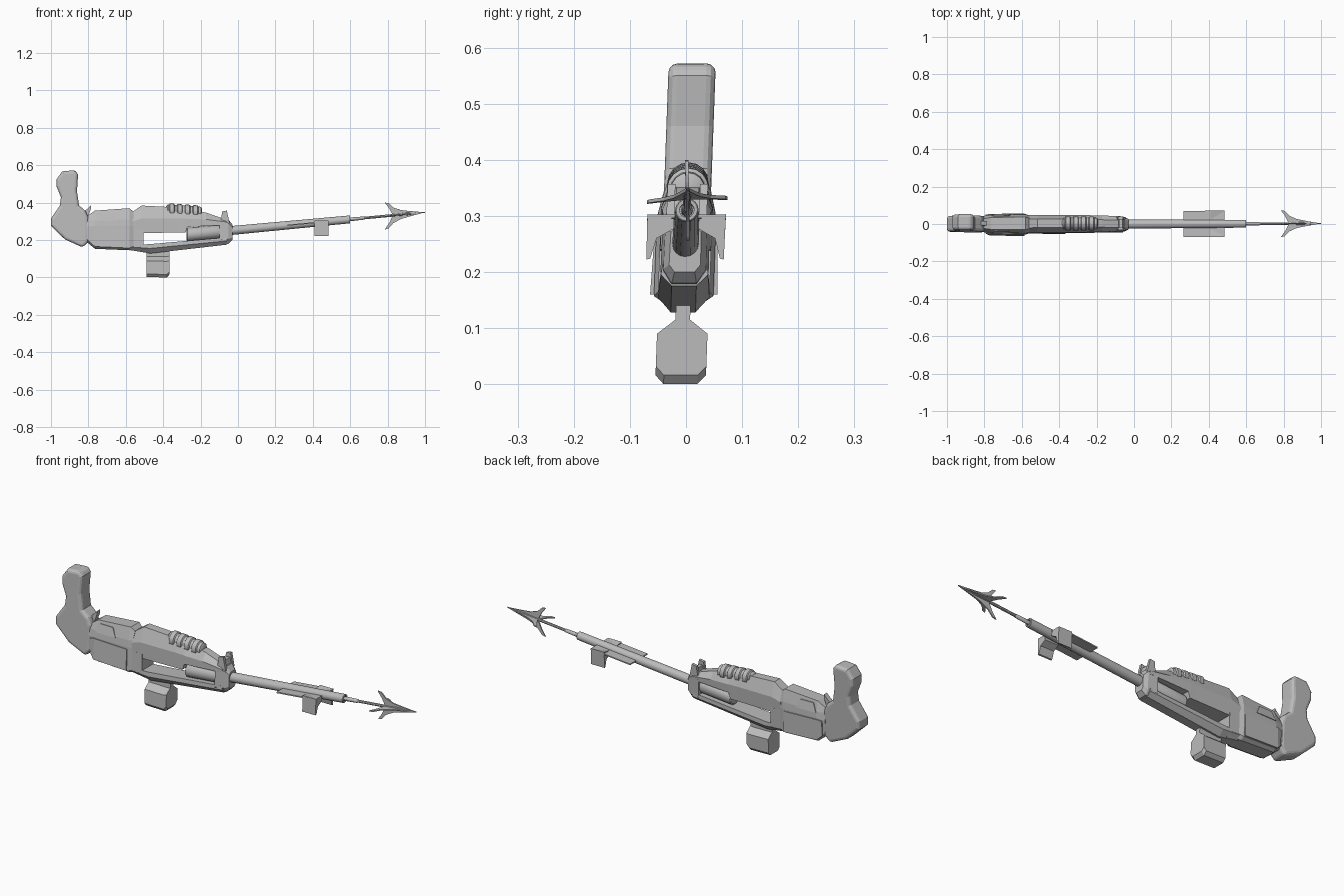
import bpy, bmesh, math
from mathutils import Vector

cube = bpy.data.objects.get("Cube")
if cube:
    bpy.data.objects.remove(cube)

metal = bpy.data.materials.new("plain grey")
metal.use_nodes = True
GREY = (0.5, 0.5, 0.5, 1)
metal.diffuse_color = GREY
metal.node_tree.nodes["Principled BSDF"].inputs["Base Color"].default_value = GREY

ROLL = 0.037


def axis_z(x):
    """Height of the sloping barrel axis."""
    return 0.254 + 0.094 * x


def build(name, verts, faces, smooth=False, bevel=0):
    bm = bmesh.new()
    # the whole model leans slightly to one side
    vs = [bm.verts.new((x, y + ROLL * (z - 0.27), z)) for x, y, z in verts]
    for f in faces:
        bm.faces.new([vs[i] for i in f])
    bmesh.ops.recalc_face_normals(bm, faces=bm.faces)
    mesh = bpy.data.meshes.new(name)
    bm.to_mesh(mesh)
    bm.free()
    mesh.materials.append(metal)
    ob = bpy.data.objects.new(name, mesh)
    bpy.context.collection.objects.link(ob)
    if bevel:
        mod = ob.modifiers.new("rounded edges", 'BEVEL')
        mod.width, mod.segments, mod.limit_method = bevel, 3, 'ANGLE'
        mod.angle_limit = math.radians(50)
    if smooth:
        bpy.ops.object.select_all(action='DESELECT')
        ob.select_set(True)
        bpy.context.view_layer.objects.active = ob
        bpy.ops.object.shade_smooth_by_angle(angle=math.radians(35))
    return ob


def skin(name, rings, **kw):
    """Join equal rings of points and cap both ends."""
    n = len(rings[0])
    faces = [(k * n + i, k * n + (i + 1) % n, (k + 1) * n + (i + 1) % n, (k + 1) * n + i)
             for k in range(len(rings) - 1) for i in range(n)]
    faces += [tuple(range(n)), tuple(range((len(rings) - 1) * n, len(rings) * n))]
    return build(name, [p for r in rings for p in r], faces, **kw)


def loft(name, sections, **kw):
    """Sections are (x, [(half width, z) from bottom to top])."""
    rings = []
    for x, half in sections:
        rings.append([(x, w, z) for w, z in half] + [(x, -w, z) for w, z in reversed(half)])
    return skin(name, rings, **kw)


def side_prism(name, pts, y0, y1, **kw):
    return skin(name, [[(x, y, z) for x, z in pts] for y in (y0, y1)], **kw)


def lathe(name, profile, sides=16, centre=axis_z):
    rings = []
    for x, r in profile:
        rings.append([(x, r * math.cos(2 * math.pi * i / sides),
                       centre(x) + r * math.sin(2 * math.pi * i / sides)) for i in range(sides)])
    return skin(name, rings, smooth=True)


# Grip and rear stock
side_prism("grip", [(-.97, .525), (-.94, .567), (-.87, .573), (-.855, .55), (-.861, .46),
                    (-.85, .385), (-.815, .355), (-.80, .32), (-.80, .19), (-.83, .16),
                    (-.925, .203), (-1.0, .275), (-1.0, .315), (-.952, .385), (-.947, .428),
                    (-.97, .487)], -.042, .042, bevel=.016)
side_prism("trigger", [(-.83, .345), (-.80, .372), (-.785, .388), (-.787, .365), (-.80, .33)],
           -.012, .012)

# Rear housing with raised side panels
loft("rear_housing", [
    (-.81, [(.02, .19), (.038, .205), (.042, .27), (.035, .31), (.025, .325)]),
    (-.765, [(.035, .153), (.05, .165), (.05, .275), (.046, .305), (.032, .357)]),
    (-.58, [(.035, .145), (.053, .157), (.053, .275), (.05, .31), (.034, .37)]),
    (-.56, [(.03, .15), (.046, .165), (.046, .275), (.043, .31), (.028, .352)])])
loft("lower_side_panel", [
    (-.795, [(.046, .19), (.05, .265)]),
    (-.77, [(.058, .167), (.054, .27)]),
    (-.585, [(.06, .16), (.056, .265)])])
loft("upper_side_panel", [
    (-.762, [(.05, .302), (.049, .306)]),
    (-.745, [(.051, .302), (.04, .345)]),
    (-.675, [(.052, .302), (.042, .345)]),
    (-.655, [(.052, .302), (.051, .306)])])

# Slotted front frame: rear block, upper body, lower rail and nose
loft("frame_rear_block", [
    (-.575, [(.025, .145), (.046, .165), (.046, .26)]),
    (-.505, [(.025, .135), (.046, .16), (.046, .26)])])
loft("upper_frame", [
    (-.565, [(.045, .237), (.047, .30), (.025, .35)]),
    (-.515, [(.045, .237), (.047, .315), (.022, .384)]),
    (-.32, [(.045, .24), (.046, .315), (.022, .374)]),
    (-.28, [(.045, .24), (.046, .314), (.022, .37)]),
    (-.27, [(.045, .27), (.046, .313), (.022, .368)]),
    (-.17, [(.043, .275), (.044, .31), (.02, .346)]),
    (-.06, [(.04, .28), (.04, .296), (.02, .308)])])
loft("lower_rail", [
    (-.57, [(.024, .145), (.046, .162), (.045, .173)]),
    (-.47, [(.022, .128), (.046, .155), (.045, .178)]),
    (-.06, [(.022, .175), (.042, .195), (.04, .214)])])
loft("frame_nose", [
    (-.10, [(.024, .173), (.043, .20), (.042, .29), (.022, .315)]),
    (-.05, [(.022, .18), (.038, .205), (.037, .29), (.02, .308)]),
    (-.03, [(.018, .20), (.028, .213), (.027, .27), (.016, .283)])])
lathe("pressure_cylinder", [(-.275, .03), (-.27, .037), (-.08, .037), (-.07, .03)])

# Ribbed canister on top
ribs = [(-.385, .02), (-.375, .03)]
for k in range(4):
    x = -.368 + k * .042
    ribs += [(x, .031), (x + .004, .037), (x + .026, .037), (x + .03, .031)]
ribs += [(-.198, .03), (-.192, .02)]
lathe("ribbed_canister", ribs, centre=lambda x: .333 - .07 * x)

# Front sight: two posts on a bridge
for side, label in ((1, "left"), (-1, "right")):
    side_prism("sight_post_" + label,
               [(-.095, .295), (-.088, .325), (-.085, .352), (-.06, .357), (-.045, .29)],
               side * .022, side * .036)
side_prism("sight_bridge", [(-.088, .29), (-.08, .335), (-.062, .335), (-.05, .29)], -.024, .024)

# Box hanging below the rail
box = [(.03, .004), (.045, .02), (.045, .09), (.013, .115), (.013, .15)]
loft("lower_box", [(-.488, [(w, max(z - .002, 0)) for w, z in box]),
                   (-.38, [(w, max(z - .004, 0)) for w, z in box]),
                   (-.366, [(w, z + (.012 if z < .03 else 0)) for w, z in box])])

# Barrel, collar and spear shaft
lathe("barrel", [(-.06, .024), (.598, .021), (.60, .019), (.60, .013), (.59, .013)])
lathe("shaft_collar", [(.58, .011), (.67, .009), (.675, .006)], 10)
lathe("spear_shaft", [(.58, .007), (.85, .007), (.90, .009), (1.0, .0008)], 8)

# Barrel wings with drop-down hooks
skin("wing_plate", [[(x, y, axis_z(x) + h) for y, h in
                     ((-.07, -.003), (.07, -.003), (.07, .003), (-.07, .003))]
                    for x in (.265, .485)])
for side, label in ((1, "left"), (-1, "right")):
    hook = [(.022, .295), (.07, .303), (.069, .222), (.062, .224), (.052, .26), (.022, .277)]
    skin("wing_hook_" + label, [[(x, side * y, z) for y, z in hook] for x in (.41, .485)])

# Four curved barbs forming the spear head
barb = [(.785, .072), (.805, .068), (.83, .042), (.87, .024), (.92, .014), (1.0, 0),
        (.87, 0), (.825, .006), (.808, .04)]
for k in range(4):
    a = k * math.pi / 2 + .05
    out = Vector((0, math.cos(a), math.sin(a)))
    flat = Vector((0, -math.sin(a), math.cos(a)))
    skin("spear_barb_%d" % (k + 1),
         [[Vector((x, 0, axis_z(x))) + out * r + flat * t for x, r in barb]
          for t in (-.003, .003)])
